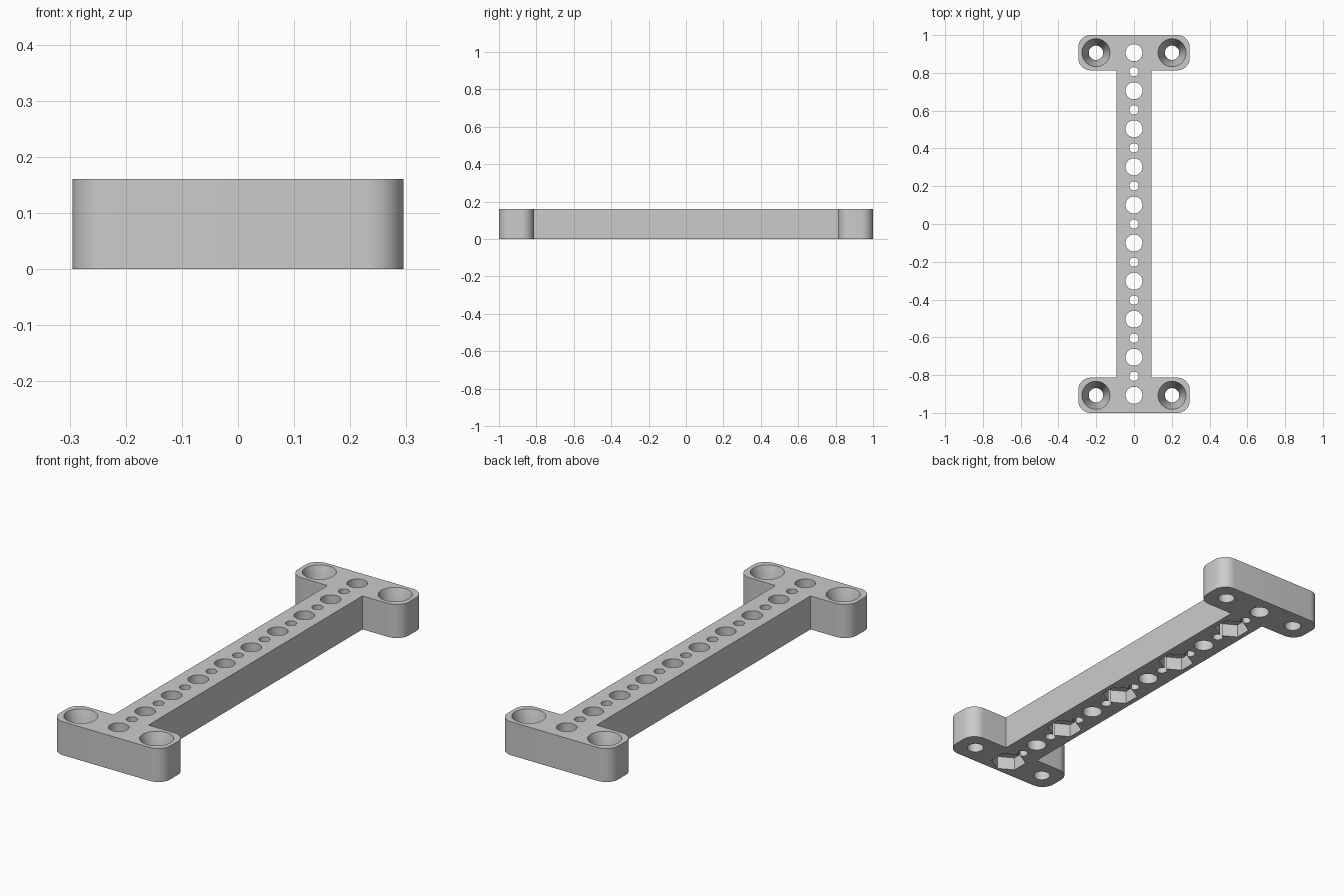
import bpy, bmesh, math
from mathutils import Matrix

cube = bpy.data.objects.get("Cube")
if cube:
    bpy.data.objects.remove(cube, do_unlink=True)

HEIGHT = 0.161
PITCH = 0.2015
END = 4.5 * PITCH          # y of the outermost holes
HALF = 1 - END             # half width of the arm and end pads
PAD = 0.295                # half length of the end pads
CORNER = 0.065
SCREW_X = 0.2015

grey = bpy.data.materials.new("grey plastic")
grey.use_nodes = True
colour = (0.6, 0.6, 0.6, 1)
grey.diffuse_color = colour
grey.node_tree.nodes["Principled BSDF"].inputs["Base Color"].default_value = colour


def make_object(name, bm):
    bmesh.ops.recalc_face_normals(bm, faces=bm.faces)
    mesh = bpy.data.meshes.new(name)
    bm.to_mesh(mesh)
    bm.free()
    obj = bpy.data.objects.new(name, mesh)
    bpy.context.collection.objects.link(obj)
    return obj


def add_cone(bm, x, y, z0, z1, r0, r1, sides):
    bmesh.ops.create_cone(bm, cap_ends=True, segments=sides, radius1=r0, radius2=r1,
                          depth=z1 - z0, matrix=Matrix.Translation((x, y, (z0 + z1) / 2)))


def rounded_corner(cx, cy, start, steps=10):
    angles = [math.radians(start + 90 * i / steps) for i in range(steps + 1)]
    return [(cx + CORNER * math.cos(a), cy + CORNER * math.sin(a)) for a in angles]


# I-shaped outline: upper right quarter mirrored into the rest
inner = 1 - 2 * HALF
quarter = [(HALF, inner)]
quarter += rounded_corner(PAD - CORNER, inner + CORNER, -90)
quarter += rounded_corner(PAD - CORNER, 1 - CORNER, 0)
top_half = quarter + [(-x, y) for x, y in reversed(quarter)]
outline = top_half + [(-x, -y) for x, y in top_half]

bm = bmesh.new()
base = bm.faces.new([bm.verts.new((x, y, 0)) for x, y in outline])
extruded = bmesh.ops.extrude_face_region(bm, geom=[base])["geom"]
bmesh.ops.translate(bm, vec=(0, 0, HEIGHT),
                    verts=[v for v in extruded if isinstance(v, bmesh.types.BMVert)])
bracket = make_object("mounting_bracket", bm)
bracket.data.materials.append(grey)

# Through holes: large and small alternating along the arm, plus the screw holes
holes = bmesh.new()
for i in range(19):
    radius = 0.045 if i % 2 == 0 else 0.0245
    add_cone(holes, 0, -END + i * PITCH / 2, -0.05, HEIGHT + 0.05, radius, radius, 40)
for sx in (-1, 1):
    for sy in (-1, 1):
        add_cone(holes, sx * SCREW_X, sy * END, -0.05, HEIGHT + 0.05, 0.038, 0.038, 40)

# Hexagonal nut pockets under every second large hole
pockets = bmesh.new()
for i in range(5):
    add_cone(pockets, 0, -END + i * 2 * PITCH, -0.05, 0.064, 0.08, 0.08, 6)

# Conical seats for the screw heads, with a straight bore above
seats, bores = bmesh.new(), bmesh.new()
for sx in (-1, 1):
    for sy in (-1, 1):
        add_cone(seats, sx * SCREW_X, sy * END, 0.04, HEIGHT + 0.0005, 0.038, 0.0745, 40)

cutters = [make_object(n, b) for n, b in (("hole_cutter", holes), ("pocket_cutter", pockets),
                                          ("seat_cutter", seats))]
bores.free()
for cutter in cutters:
    cutter.hide_render = True
    mod = bracket.modifiers.new(cutter.name, "BOOLEAN")
    mod.operation = "DIFFERENCE"
    mod.solver = "EXACT"
    mod.object = cutter

# Bake the cuts and drop the cutters
bpy.context.view_layer.update()
cut = bpy.data.meshes.new_from_object(
    bracket.evaluated_get(bpy.context.evaluated_depsgraph_get()))
bracket.modifiers.clear()
bracket.data = cut
cut.materials.clear()
cut.materials.append(grey)
for cutter in cutters:
    bpy.data.objects.remove(cutter, do_unlink=True)

bpy.ops.object.select_all(action="DESELECT")
bracket.select_set(True)
bpy.context.view_layer.objects.active = bracket
bpy.ops.object.shade_smooth_by_angle(angle=math.radians(30))
